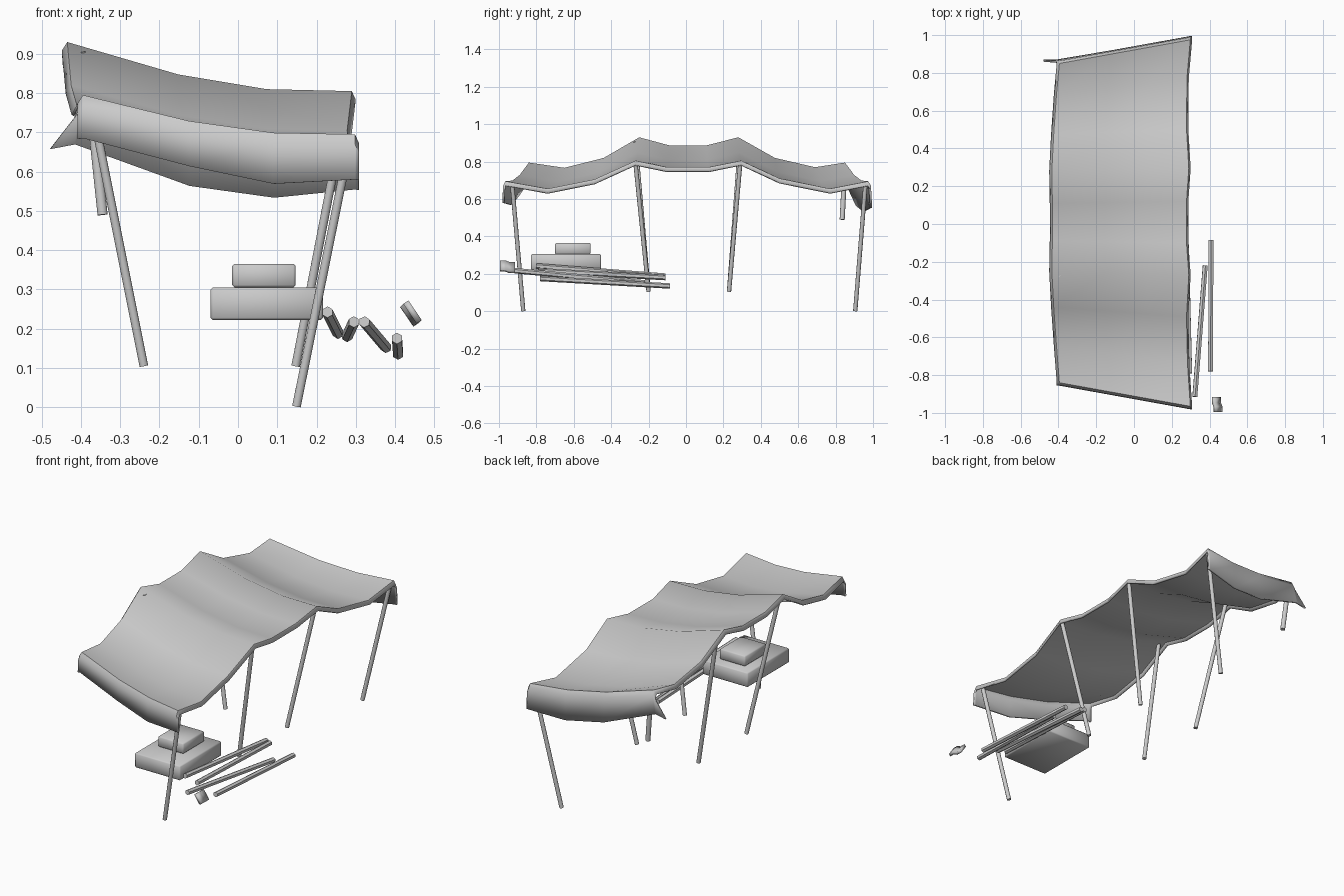
import bpy, bmesh, math
from mathutils import Vector

if "Cube" in bpy.data.objects:
    bpy.data.objects.remove(bpy.data.objects["Cube"])

grey = bpy.data.materials.new("plain_grey")
grey.diffuse_color = (0.6, 0.6, 0.6, 1)
grey.use_nodes = True
grey.node_tree.nodes["Principled BSDF"].inputs["Base Color"].default_value = grey.diffuse_color


def make(name, bm, angle):
    bmesh.ops.recalc_face_normals(bm, faces=bm.faces)
    me = bpy.data.meshes.new(name)
    bm.to_mesh(me)
    bm.free()
    me.materials.append(grey)
    ob = bpy.data.objects.new(name, me)
    bpy.context.collection.objects.link(ob)
    bpy.ops.object.select_all(action='DESELECT')
    ob.select_set(True)
    bpy.context.view_layer.objects.active = ob
    bpy.ops.object.shade_smooth_by_angle(angle=math.radians(angle))
    return ob


def sheet(name, rows, thickness, angle=50):
    bm = bmesh.new()
    grid = [[bm.verts.new(p) for p in row] for row in rows]
    for a, b in zip(grid, grid[1:]):
        for i in range(len(a) - 1):
            bm.faces.new((a[i], a[i + 1], b[i + 1], b[i]))
    ob = make(name, bm, angle)
    if ob.data.polygons[len(ob.data.polygons) // 2].normal.z < 0:
        ob.data.flip_normals()
    mod = ob.modifiers.new("thickness", 'SOLIDIFY')
    mod.thickness = thickness
    mod.offset = -1


def rod(name, a, b, r, sides):
    a, b = Vector(a), Vector(b)
    bm = bmesh.new()
    bmesh.ops.create_cone(bm, cap_ends=True, segments=sides, radius1=r, radius2=r,
                          depth=(b - a).length)
    bm.transform(Vector((0, 0, 1)).rotation_difference(b - a).to_matrix().to_4x4())
    bmesh.ops.translate(bm, verts=bm.verts, vec=(a + b) / 2)
    make(name, bm, 50)


# Canopy: each row is y and z on the high left edge, then y and z on the low right edge
ridge = [(-.84, .795, -.965, .695), (-.65, .767, -.74, .655), (-.44, .82, -.49, .705),
         (-.25, .93, -.27, .805), (-.09, .887, -.10, .77), (.11, .887, .12, .77),
         (.28, .93, .295, .805), (.475, .82, .50, .71), (.69, .77, .77, .655),
         (.85, .795, .975, .695)]
left = [-.395, -.41, -.425, -.435, -.432, -.432, -.435, -.425, -.41, -.395]
right = [.298, .283, .278, .29, .278, .278, .29, .278, .28, .298]
across = [0, .39, .70, 1]     # column positions
sag = [0, .66, .96, 1]        # share of the fall reached at each column
rows = []
for (y0, z0, y1, z1), xl, xr in zip(ridge, left, right):
    row = [(xl + (xr - xl) * t, y0 + (y1 - y0) * t, z0 + (z1 - z0) * s)
           for t, s in zip(across, sag)]
    # turned-down hems on both long edges
    (ax, ay, az), (bx, by, bz) = row[0], row[-1]
    rows.append([(ax - .014, ay, az - .022)] + row + [(bx + .01, by, bz - .022)])


def flap(row, dy, drops, wing=0):
    return [(x - (wing if i == 0 else wing * .3 if i == 1 else 0), y + dy, z - d)
            for i, ((x, y, z), d) in enumerate(zip(row, drops))]


# Hanging end flaps, first rounding over and then dropping
front, back = rows[0], rows[-1]
rows = ([flap(front, -.016, (.09, .11, .115, .13, .115, .095)),
         flap(front, -.014, [.025] * 6)] + rows +
        [flap(back, .014, [.025] * 6),
         flap(back, .02, (.115, .125, .165, .165, .14, .12), .07)])
sheet("canopy", rows, .011)

# Support poles
for y, yt, side in ((-.2, -.27, "front"), (.23, .29, "back")):
    rod("right_middle_pole_" + side, (.147, y, .105), (.28, yt, .79), .0115, 10)
    rod("left_middle_pole_" + side, (-.24, y, .105), (-.40, yt, .905), .0115, 10)
rod("right_front_pole", (.149, -.87, .002), (.287, -.93, .685), .0115, 10)
rod("right_back_pole", (.149, .905, .002), (.287, .96, .685), .0115, 10)
rod("left_back_pole", (-.345, .835, .49), (-.375, .85, .775), .0135, 10)


# Stacked crates
def crate(name, lo, hi):
    bm = bmesh.new()
    bmesh.ops.create_cube(bm, size=1)
    for v in bm.verts:
        v.co = [l + (h - l) * (c + .5) for l, h, c in zip(lo, hi, v.co)]
    bmesh.ops.bevel(bm, geom=list(bm.edges), offset=.006, segments=1, affect='EDGES')
    make(name, bm, 50)


crate("lower_crate", (-.07, -.83, .222), (.217, -.455, .305))
crate("upper_crate", (-.015, -.70, .305), (.147, -.51, .365))

# Loose sticks
sticks = [((.228, -.80, .242), (.255, -.11, .188)), ((.295, -.79, .217), (.278, -.11, .18)),
          ((.322, -.915, .217), (.377, -.22, .152)), ((.405, -.78, .175), (.408, -.085, .135))]
for i, (a, b) in enumerate(sticks):
    rod("stick_%d" % (i + 1), a, b, .0145, 6)

# Small bent scrap
bend = [(-.995, 0), (-.965, .0), (-.945, -.008), (-.915, -.008)]
sheet("scrap", [[(.434 + .034 * t + dz, y, .272 - .05 * t + dz) for y, dz in bend]
                for t in (0, 1)], .016, 30)
